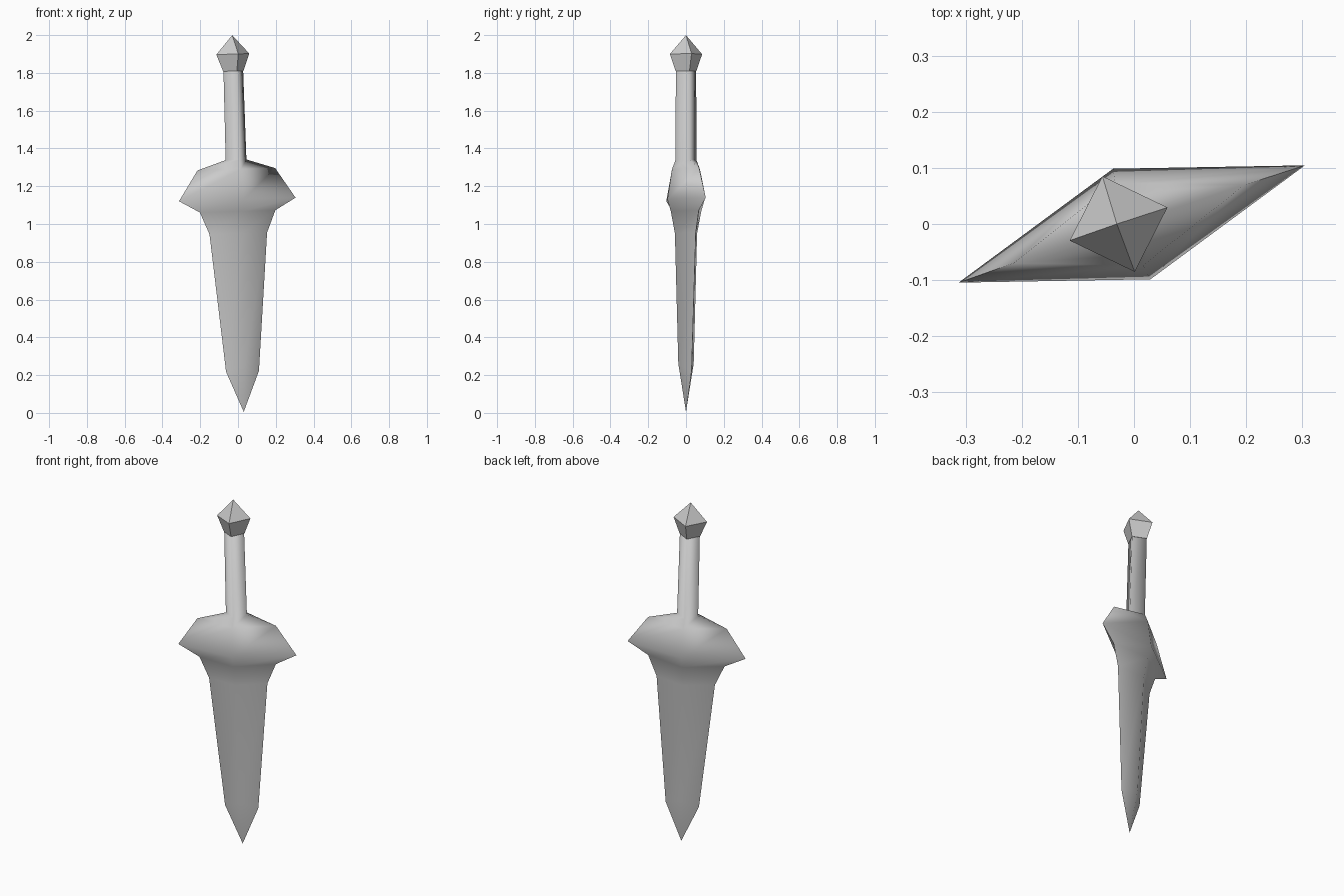
import bpy, bmesh, math
from mathutils import Matrix

if "Cube" in bpy.data.objects:
    bpy.data.objects.remove(bpy.data.objects["Cube"])

# The dagger is lofted upright, then turned about z and leaned slightly about its middle
POSE = (Matrix.Translation((0, 0, 1)) @ Matrix.Rotation(math.radians(-1.75), 4, 'Y')
        @ Matrix.Rotation(math.radians(18.7), 4, 'Z') @ Matrix.Translation((0, 0, -1)))


def diamond_loft(name, sections, smooth_angle=None):
    """Skin four-sided rings given as (edge z, ridge z, half width, half thickness).
    A zero width makes a point."""
    bm = bmesh.new()
    rings = []
    for ze, zr, w, t in sections:
        if w == 0:
            rings.append([bm.verts.new((0, 0, ze))] * 4)
        else:
            rings.append([bm.verts.new(c) for c in
                          ((w, 0, ze), (0, t, zr), (-w, 0, ze), (0, -t, zr))])
    for a, b in zip(rings, rings[1:]):
        for i in range(4):
            j = (i + 1) % 4
            bm.faces.new(list(dict.fromkeys((a[i], a[j], b[j], b[i]))))
    for r in (rings[0], rings[-1]):
        if len(set(r)) == 4:
            bm.faces.new(r)
    bmesh.ops.recalc_face_normals(bm, faces=bm.faces)
    mesh = bpy.data.meshes.new(name)
    bm.to_mesh(mesh)
    bm.free()
    mesh.transform(POSE)
    ob = bpy.data.objects.new(name, mesh)
    bpy.context.collection.objects.link(ob)
    if smooth_angle:
        bpy.ops.object.select_all(action='DESELECT')
        ob.select_set(True)
        bpy.context.view_layer.objects.active = ob
        bpy.ops.object.shade_smooth_by_angle(angle=math.radians(smooth_angle))
    return ob


# Blade, flared guard and grip as one continuous smooth skin
diamond_loft("blade_guard_grip", [
    (0.005, 0.005, 0, 0),            # point
    (0.22, 0.26, 0.092, 0.043),      # end of taper
    (0.95, 0.95, 0.161, 0.062),      # top of blade
    (1.067, 1.067, 0.211, 0.085),    # under the guard
    (1.13, 1.13, 0.326, 0.104),      # guard tips
    (1.29, 1.29, 0.217, 0.078),      # guard shoulders
    (1.34, 1.34, 0.058, 0.058),      # grip base
    (1.81, 1.81, 0.055, 0.057),      # grip top
], smooth_angle=95)

# Faceted pommel
diamond_loft("pommel", [
    (1.81, 1.81, 0.057, 0.058),
    (1.90, 1.90, 0.092, 0.090),
    (2.0, 2.0, 0, 0),
])
